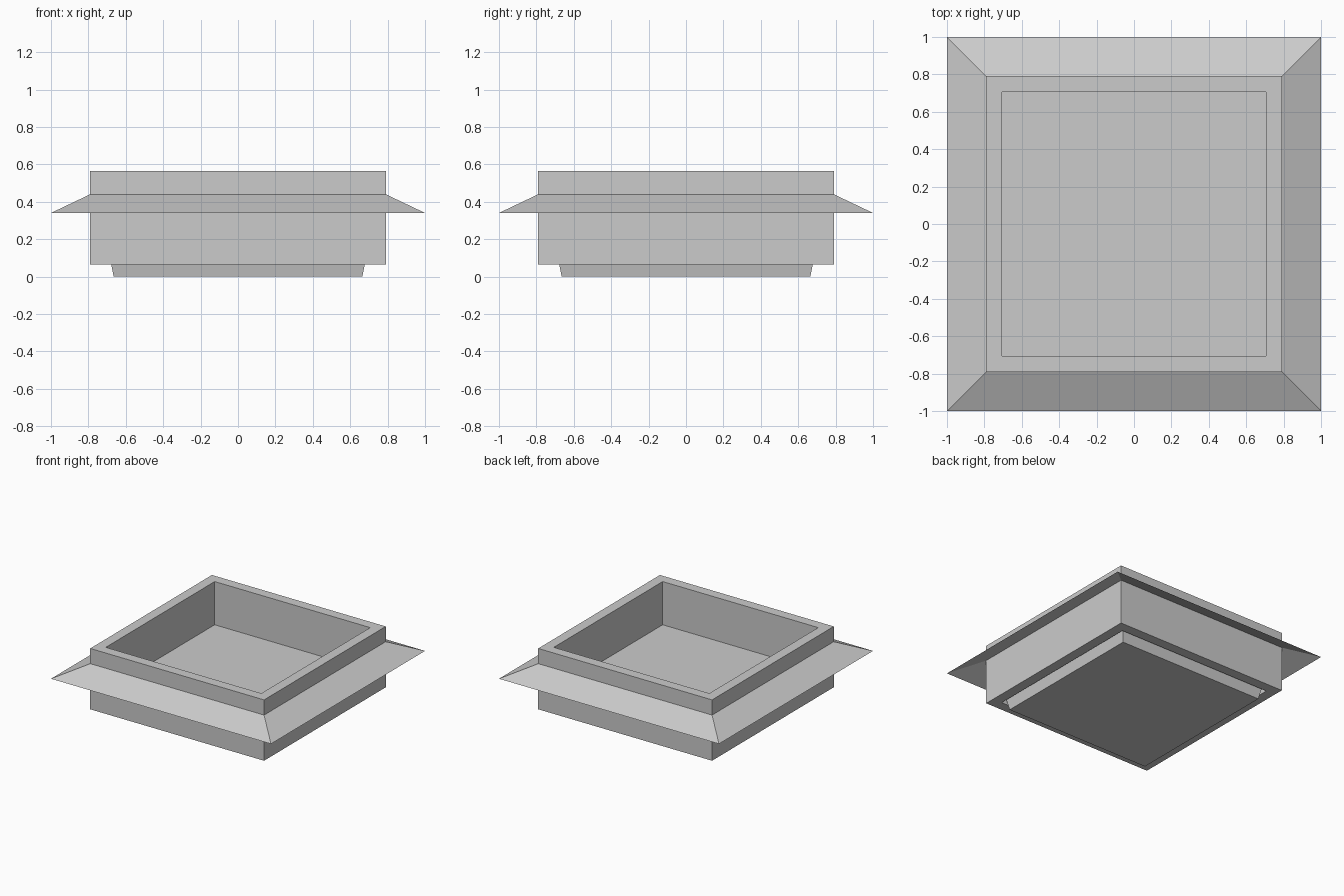
import bpy

if "Cube" in bpy.data.objects:
    bpy.data.objects.remove(bpy.data.objects["Cube"])

grey = bpy.data.materials.new("grey")
grey.diffuse_color = (0.6, 0.6, 0.6, 1)
grey.use_nodes = True
grey.node_tree.nodes["Principled BSDF"].inputs["Base Color"].default_value = grey.diffuse_color


def square_shell(name, rings, closed=False, cap_start=False, cap_end=False):
    """Join square rings given as (half width, height)."""
    verts, faces = [], []
    for h, z in rings:
        verts += [(-h, -h, z), (h, -h, z), (h, h, z), (-h, h, z)]
    n = len(rings)
    for r in range(n if closed else n - 1):
        a, b = r * 4, (r + 1) % n * 4
        for i in range(4):
            j = (i + 1) % 4
            faces.append((a + i, a + j, b + j, b + i))
    if cap_start:
        faces.append((3, 2, 1, 0))
    if cap_end:
        e = (n - 1) * 4
        faces.append((e, e + 1, e + 2, e + 3))
    mesh = bpy.data.meshes.new(name)
    mesh.from_pydata(verts, [], faces)
    mesh.materials.append(grey)
    obj = bpy.data.objects.new(name, mesh)
    bpy.context.collection.objects.link(obj)
    return obj


# Upright square wall with a flat rim
square_shell("wall_frame", [(0.79, 0.065), (0.79, 0.565),
                            (0.707, 0.565), (0.707, 0.065)], closed=True)

# Tapered base whose top forms the inner floor
square_shell("tapered_base", [(0.665, 0), (0.707, 0.21)],
             cap_start=True, cap_end=True)

# Thin sloping skirt around the wall
square_shell("sloping_skirt", [(1.0, 0.34), (0.79, 0.44), (0.79, 0.437)],
             closed=True)
